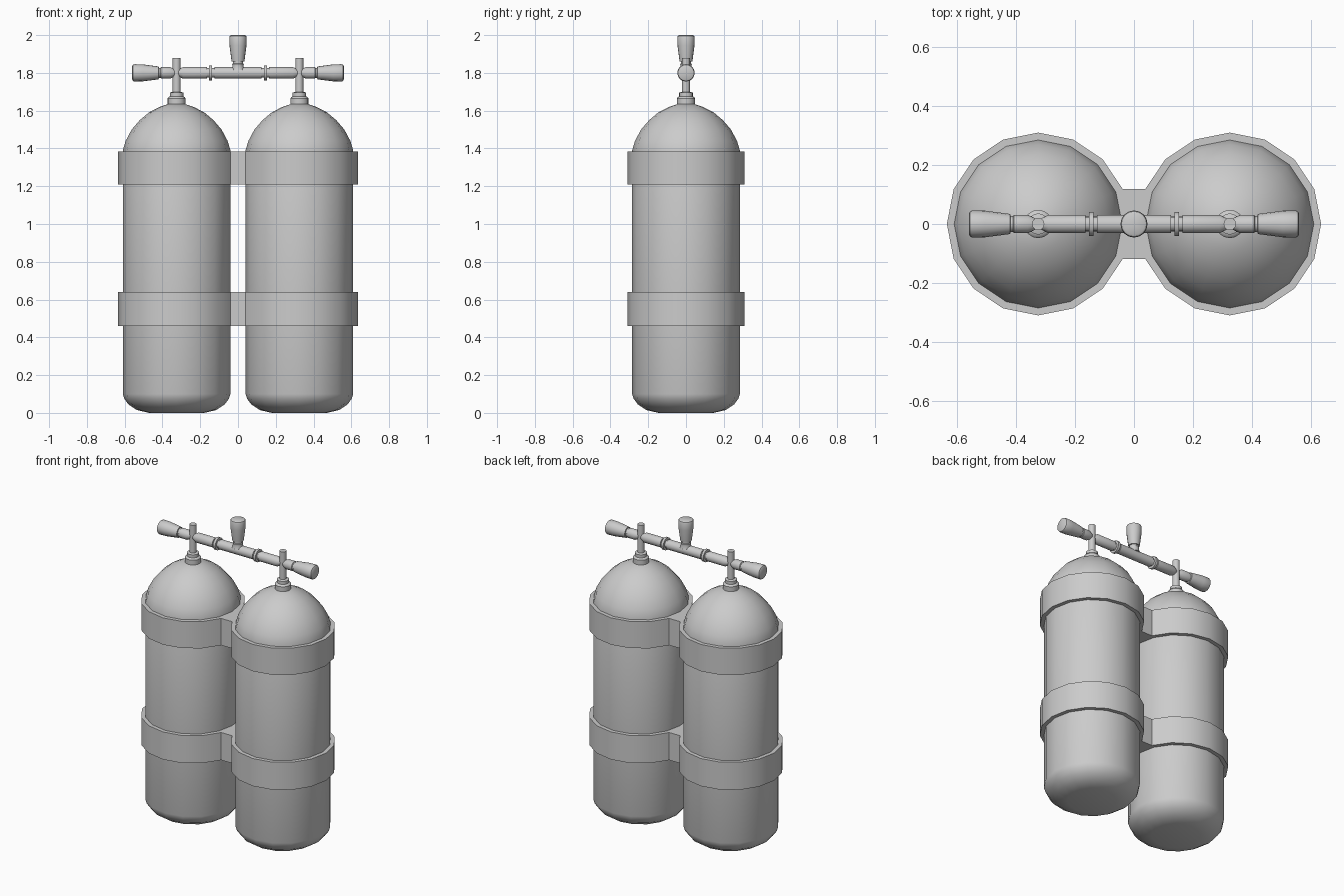
import bpy, bmesh, math
from mathutils import Matrix, Vector

if "Cube" in bpy.data.objects:
    bpy.data.objects.remove(bpy.data.objects["Cube"])

SIDES = 16
TANK_X = 0.325
PIPE_Z = 1.80


def finish(bm, name):
    bmesh.ops.recalc_face_normals(bm, faces=bm.faces)
    me = bpy.data.meshes.new(name)
    bm.to_mesh(me)
    bm.free()
    ob = bpy.data.objects.new(name, me)
    bpy.context.collection.objects.link(ob)
    bpy.ops.object.select_all(action='DESELECT')
    bpy.context.view_layer.objects.active = ob
    ob.select_set(True)
    bpy.ops.object.shade_smooth_by_angle(angle=math.radians(35))
    return ob


def lathe(name, profile, matrix=Matrix()):
    """Revolve (radius, height) points about local z, with capped ends."""
    bm = bmesh.new()
    rings = []
    for r, h in profile:
        rings.append([bm.verts.new((r * math.cos(2 * math.pi * i / SIDES),
                                    r * math.sin(2 * math.pi * i / SIDES), h))
                      for i in range(SIDES)])
    for a, b in zip(rings, rings[1:]):
        for i in range(SIDES):
            j = (i + 1) % SIDES
            bm.faces.new((a[i], a[j], b[j], b[i]))
    bm.faces.new(rings[0])
    bm.faces.new(rings[-1])
    bm.transform(matrix)
    return finish(bm, name)


def strap(name, z0, z1, radius=0.31):
    """Two polygonal bands joined by a flat-sided bridge, as one outline."""
    bm = bmesh.new()
    pts = []
    for side in (1, -1):
        for i in range(1, SIDES):
            a = 2 * math.pi * i / SIDES + math.pi
            pts.append((side * (TANK_X + radius * math.cos(a)),
                        side * radius * math.sin(a), z0))
    face = bm.faces.new([bm.verts.new(p) for p in pts])
    res = bmesh.ops.extrude_face_region(bm, geom=[face])
    top = [v for v in res['geom'] if isinstance(v, bmesh.types.BMVert)]
    bmesh.ops.translate(bm, verts=top, vec=(0, 0, z1 - z0))
    return finish(bm, name)


def along_x(side):
    return Matrix.Translation((0, 0, PIPE_Z)) @ Matrix.Rotation(side * math.pi / 2, 4, 'Y')


tank = [(0.145, 0), (0.21, 0.015), (0.255, 0.045), (0.277, 0.075), (0.285, 0.10),
        (0.285, 1.39), (0.270, 1.44), (0.238, 1.50), (0.195, 1.55), (0.145, 1.592),
        (0.09, 1.62), (0.045, 1.635), (0.01, 1.637)]
collar = [(0.048, 1.625), (0.048, 1.665), (0.043, 1.672), (0.036, 1.675), (0.036, 1.695), (0.022, 1.70)]
stem = [(0.021, 1.69), (0.021, 1.88)]
# knob measured inward from its tip, ending in a narrow neck
knob = [(0.036, 0), (0.043, 0.004), (0.046, 0.012), (0.045, 0.055), (0.036, 0.125),
        (0.034, 0.14), (0.027, 0.141), (0.027, 0.150), (0.031, 0.153), (0.031, 0.20)]

for side, label in ((-1, "left"), (1, "right")):
    move = Matrix.Translation((side * TANK_X, 0, 0))
    lathe(label + "_tank", tank, move)
    lathe(label + "_collar", collar, move)
    lathe(label + "_valve_stem", stem, move)
    lathe(label + "_valve_knob", [(r, 0.56 - d) for r, d in knob] + [(0.019, 0.335)],
          along_x(side))
    # pipe from the stem to the union ring
    lathe(label + "_pipe", [(0.019, 0.315), (0.031, 0.29), (0.031, 0.165), (0.025, 0.164),
                            (0.025, 0.12)], along_x(side))
    lathe(label + "_union_ring", [(0.04, 0.137), (0.04, 0.153)], along_x(side))

# central pipe and its upright knob
lathe("center_pipe", [(0.031, -0.125), (0.031, 0.125)], along_x(1))
lathe("center_knob", [(r, 2.0 - d) for r, d in knob[:-1]] + [(0.029, 1.835), (0.036, 1.815)])

# straps round both tanks
strap("lower_strap", 0.46, 0.64)
strap("upper_strap", 1.21, 1.385)
